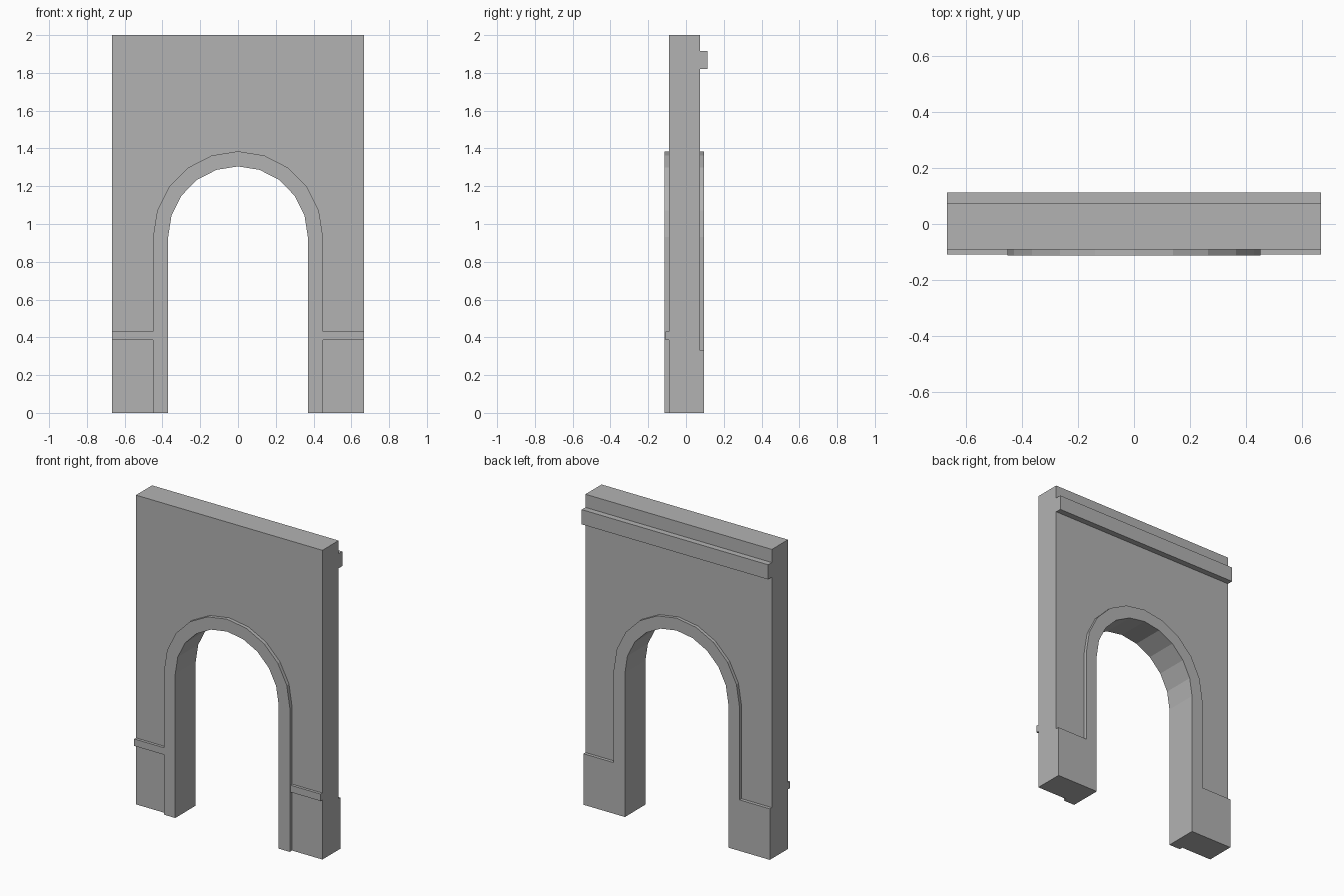
import bpy
import bmesh
from math import cos, sin, pi

cube = bpy.data.objects.get("Cube")
if cube:
    bpy.data.objects.remove(cube, do_unlink=True)

stone = bpy.data.materials.new("grey stone")
stone.use_nodes = True
GREY = (0.45, 0.45, 0.45, 1)
stone.diffuse_color = GREY
stone.node_tree.nodes["Principled BSDF"].inputs["Base Color"].default_value = GREY

# Main dimensions
HALF_WIDTH, HEIGHT = 0.667, 2.0
WALL_FRONT, WALL_BACK = -0.09, 0.075
SPRING = 0.93               # height where the arch begins to curve
INNER, OUTER = 0.37, 0.45   # opening and trim half widths
STEPS = 10


def arch(radius, rise, base):
    """Arch outline from the right foot over the top to the left foot."""
    curve = [(radius * cos(pi * i / STEPS), SPRING + rise * sin(pi * i / STEPS))
             for i in range(STEPS + 1)]
    return [(radius, base)] + curve + [(-radius, base)]


def slab(name, outline, y0, y1):
    """Extrude an outline in the xz plane from y0 to y1."""
    bm = bmesh.new()
    face = bm.faces.new([bm.verts.new((x, y0, z)) for x, z in outline])
    extruded = bmesh.ops.extrude_face_region(bm, geom=[face])["geom"]
    verts = [v for v in extruded if isinstance(v, bmesh.types.BMVert)]
    bmesh.ops.translate(bm, verts=verts, vec=(0, y1 - y0, 0))
    bmesh.ops.recalc_face_normals(bm, faces=bm.faces)
    mesh = bpy.data.meshes.new(name)
    bm.to_mesh(mesh)
    bm.free()
    mesh.materials.append(stone)
    obj = bpy.data.objects.new(name, mesh)
    bpy.context.collection.objects.link(obj)
    return obj


def block(name, x0, x1, y0, y1, z0, z1):
    return slab(name, [(x0, z0), (x1, z0), (x1, z1), (x0, z1)], y0, y1)


def arch_trim(name, base, y0, y1):
    outline = arch(OUTER, 0.455, base) + arch(INNER, 0.375, base)[::-1]
    return slab(name, outline, y0, y1)


# Wall with the arched opening
inner = arch(INNER, 0.375, 0)
corners = [(-HALF_WIDTH, 0), (-HALF_WIDTH, HEIGHT),
           (HALF_WIDTH, HEIGHT), (HALF_WIDTH, 0)]
slab("wall", inner + corners, WALL_FRONT, WALL_BACK)

# Raised trim around the opening on both faces
arch_trim("front_arch_trim", 0, -0.113, WALL_FRONT)
arch_trim("back_arch_trim", 0.33, WALL_BACK, 0.096)

# Low rails on the front and plinths on the back, one on each side
for side, sign in (("left", 1), ("right", -1)):
    x_out = sign * HALF_WIDTH
    block(side + "_front_rail", sign * OUTER, x_out, -0.108, WALL_FRONT, 0.385, 0.43)
    block(side + "_back_plinth", sign * INNER, x_out, WALL_BACK, 0.096, 0, 0.33)

# Long moulding across the top of the back
block("back_moulding", -HALF_WIDTH, HALF_WIDTH, WALL_BACK, 0.113, 1.82, 1.915)
